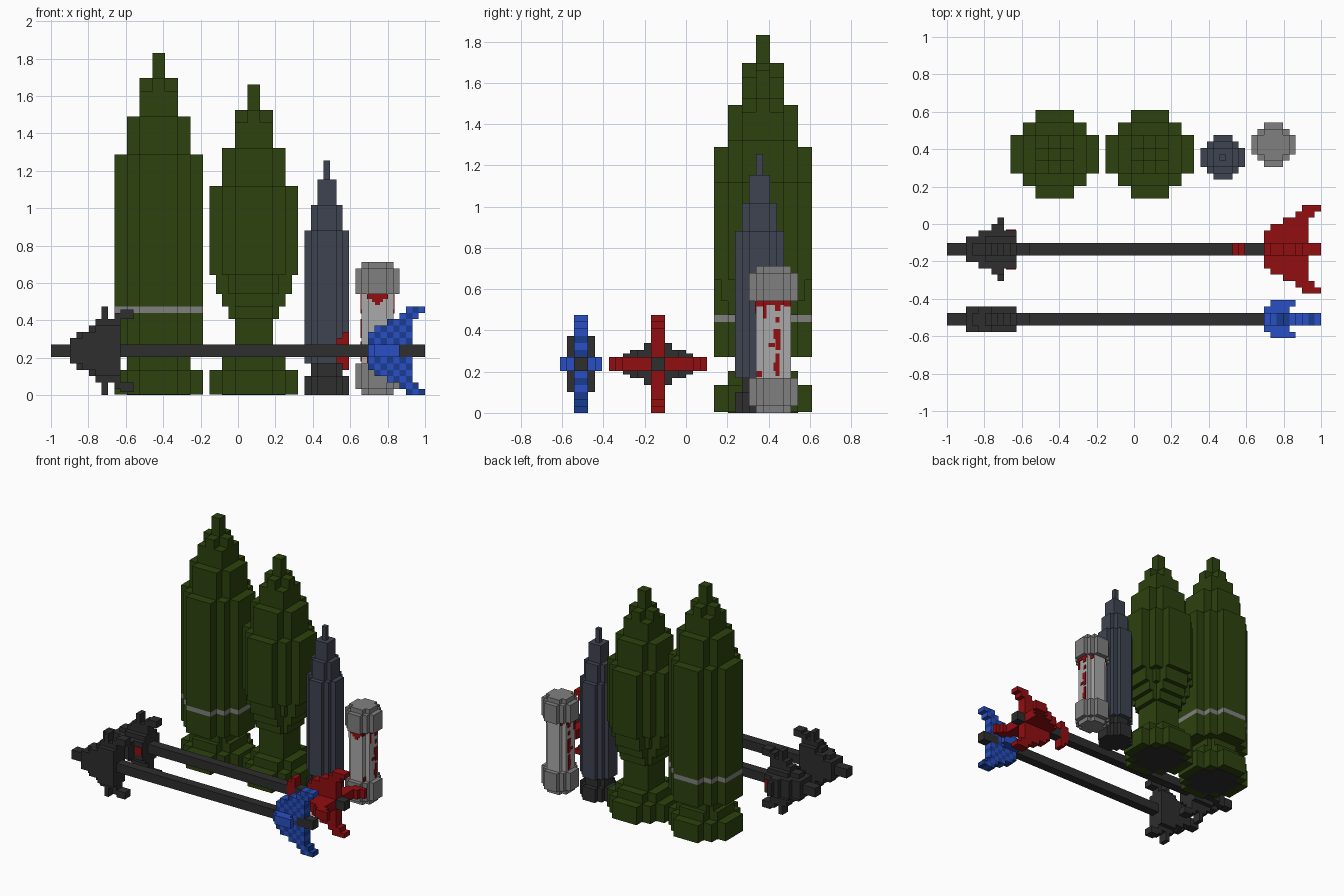
import bpy, bmesh, math
from mathutils import Vector

if "Cube" in bpy.data.objects:
    bpy.data.objects.remove(bpy.data.objects["Cube"], do_unlink=True)

V = 2 / 59  # block size


def material(name, rgb):
    lin = [(c / 255 / 12.92) if c < 11 else ((c / 255 + 0.055) / 1.055) ** 2.4 for c in rgb]
    m = bpy.data.materials.new(name)
    m.use_nodes = True
    m.diffuse_color = (*lin, 1)
    m.node_tree.nodes["Principled BSDF"].inputs["Base Color"].default_value = (*lin, 1)
    return m


GREEN = material("olive green", (45, 66, 14))
DARK = material("charcoal", (46, 46, 46))
SLATE = material("slate", (62, 68, 80))
GREY = material("mid grey", (128, 128, 128))
LIGHT = material("light grey", (170, 170, 170))
RED = material("deep red", (145, 14, 17))
BLUE = material("blue", (42, 78, 195))
NAVY = material("dark blue", (24, 60, 145))


def finish(name, bm, *mats):
    bmesh.ops.recalc_face_normals(bm, faces=bm.faces)
    me = bpy.data.meshes.new(name)
    bm.to_mesh(me)
    bm.free()
    for m in mats:
        me.materials.append(m)
    ob = bpy.data.objects.new(name, me)
    bpy.context.collection.objects.link(ob)
    return ob


def box(bm, x0, x1, y0, y1, z0, z1, mat=0):
    """Axis-aligned box in block units; x counts from the left end."""
    vs = [bm.verts.new((-1 + x * V, y * V, z * V)) for x in (x0, x1) for y in (y0, y1) for z in (z0, z1)]
    for q in ((0, 1, 3, 2), (4, 6, 7, 5), (0, 4, 5, 1), (2, 3, 7, 6), (0, 2, 6, 4), (1, 5, 7, 3)):
        bm.faces.new([vs[i] for i in q]).material_index = mat


# Stepped round cross-sections: outer corners of one quadrant
ROUND = {
    14: [(7, 3), (5, 5), (3, 7)],
    12: [(6, 3), (4, 4), (3, 6)],
    10: [(5, 3), (3, 5)],
    8: [(4, 3), (3, 4)],
    7: [(3.5, 1.5), (2.5, 2.5), (1.5, 3.5)],
    6: [(3, 3)],
    5.5: [(3, 1), (1, 3)],
    5: [(2.5, 1.5), (1.5, 2.5)],
    3: [(1.5, 1.5)],
    2: [(1, 1)],
    1: [(0.5, 0.5)],
}


def tiers(name, cx, cy, levels, mat):
    """Stack of stepped prisms: (section, bottom, top)."""
    bm = bmesh.new()
    for n, z0, z1 in levels:
        quad = []
        for a, b in zip(ROUND[n], ROUND[n][1:]):
            quad += [a, (b[0], a[1])]
        quad.append(ROUND[n][-1])
        ring = []
        for _ in range(4):
            ring += quad
            quad = [(-y, x) for x, y in quad]
        lo = [bm.verts.new((-1 + (cx + x) * V, (cy + y) * V, z0 * V)) for x, y in ring]
        hi = [bm.verts.new((-1 + (cx + x) * V, (cy + y) * V, z1 * V)) for x, y in ring]
        bm.faces.new(lo[::-1])
        bm.faces.new(hi)
        for i in range(len(lo)):
            j = (i + 1) % len(lo)
            bm.faces.new((lo[i], lo[j], hi[j], hi[i]))
    return finish(name, bm, mat)


# Large shell with a grey band
tiers("tall_shell_base", 17, 11, [(14, 0.12, 4), (10, 4, 6), (8, 6, 8)], GREEN)
tiers("tall_shell_underside", 17, 11, [(10, 0, 0.12)], DARK)
tiers("tall_shell_lower_body", 17, 11, [(14, 8, 13)], GREEN)
tiers("tall_shell_band", 17, 11, [(14, 13, 14)], GREY)
tiers("tall_shell_upper_body", 17, 11,
      [(14, 14, 38), (10, 38, 44), (6, 44, 48), (5.5, 48, 50), (2, 50, 54)], GREEN)

# Medium shell with a narrow neck
tiers("medium_shell_underside", 32, 11, [(10, 0, 0.12)], DARK)
tiers("medium_shell", 32, 11,
      [(14, 0.12, 4), (10, 4, 6), (6, 6, 12), (8, 12, 14), (10, 14, 16), (12, 16, 19), (14, 19, 33),
       (10, 33, 39), (6, 39, 43), (5.5, 43, 45), (2, 45, 49)], GREEN)

# Slim shell
tiers("slim_shell_base", 43.5, 10.5, [(7, 0, 3), (5, 3, 5)], DARK)
tiers("slim_shell_body", 43.5, 10.5, [(7, 5, 26), (5, 26, 30), (3, 30, 34), (1, 34, 37)], SLATE)

# Canister
JX, JY = 51.5, 12.5
tiers("canister_bottom_cap", JX, JY, [(5, 0, 1), (7, 1, 5)], GREY)
tiers("canister_tube", JX, JY, [(5, 5, 16)], LIGHT)
tiers("canister_top_cap", JX, JY, [(7, 16, 20), (5, 20, 21)], GREY)

# Red splashes on the canister: (from, to, bottom, top) across each side
bm = bmesh.new()
T = 0.15
for s in (1, -1):
    for a, b, z0, z1 in [(-1.5, 1.5, 15.4, 16), (-1.5, -1, 13.5, 15.4), (0.2, 1, 14.6, 15.4),
                         (0.3, 0.9, 12.9, 13.7), (0, 1, 10.6, 12), (-0.7, 0.2, 9.4, 10),
                         (0.3, 1, 9, 10.6), (0.3, 0.9, 5.3, 8.5), (0, 0.5, 6, 7.2)]:
        x = JX + s * 2.5
        box(bm, min(x, x + s * T), max(x, x + s * T), JY + a, JY + b, z0, z1)
    # Drips on the set-back corners
    x = JX + s * 1.5
    for y0 in (JY - 2.5, JY + 1.5):
        box(bm, min(x, x + s * T), max(x, x + s * T), y0, y0 + 1, 15.2, 16)
    box(bm, min(x, x + s * T), max(x, x + s * T), JY - 2.4, JY - 1.6, 5.1, 6)
for half, z0, z1 in [(1.5, 15.2, 16), (0.9, 14.7, 15.2), (0.4, 14.2, 14.7)]:
    box(bm, JX - half, JX + half, JY - 2.5 - T, JY - 2.5, z0, z1)
finish("canister_splashes", bm, RED)


ZC = 7  # height of the shaft centre lines


def blade(bm, columns, yc, upright, checker=False):
    """Flat blade two blocks thick, mirrored about the shaft: (column, inner, outer)."""
    for i, lo, hi in columns:
        if checker:
            spans = [(k, k + 1) for k in range(-hi, hi) if k >= lo or k + 1 <= -lo]
        else:
            spans = [(lo, hi), (-hi, -lo)] if lo else [(-hi, hi)]
        for a, b in spans:
            m = (i + math.floor(a)) % 2 if checker else 0
            if upright:
                box(bm, i, i + 1, yc - 1, yc + 1, ZC + a, ZC + b, m)
            else:
                box(bm, i, i + 1, yc + a, yc + b, ZC - 1, ZC + 1, m)


HEAD = [(3, 0, 2), (4, 0, 3), (5, 0, 3), (6, 0, 4), (7, 0, 5), (8, 0, 7),
        (9, 0, 5), (10, 0, 6), (11, 5, 6.5), (12, 5, 6.5)]
FLETCH = [(50, 0, 3), (51, 0, 4), (52, 0, 4), (53, 0, 5), (54, 0, 5),
          (55, 1, 6), (56, 1, 7), (57, 5, 7), (58, 6, 7)]
WING = [(50, 1, 2), (51, 1, 3), (52, 1, 3), (53, 1, 3), (54, 2, 3)]


def shaft(name, yc, spans):
    bm = bmesh.new()
    for a, b in spans:
        box(bm, a, b, yc - 1, yc + 1, ZC - 1, ZC + 1)
    finish(name, bm, DARK)


# Front arrow: tall core head, blue checkered fletching
Y1 = -15
shaft("front_arrow_shaft", Y1, [(0, 50), (55, 59)])
bm = bmesh.new()
blade(bm, HEAD, Y1, True)
for x0, h in ((3, 2), (5, 3), (7, 4)):
    box(bm, x0, 11 if x0 == 7 else x0 + 2, Y1 - 2, Y1 + 2, ZC - h, ZC + h)
finish("front_arrow_head", bm, DARK)
bm = bmesh.new()
blade(bm, FLETCH, Y1, True, True)
blade(bm, WING, Y1, False)
finish("front_arrow_fletching", bm, BLUE, NAVY)

# Rear arrow: spiked head, red cross fletching and a small fin
Y2 = -4
shaft("rear_arrow_shaft", Y2, [(0, 45), (47, 50), (55, 59)])
bm = bmesh.new()
blade(bm, HEAD, Y2, True)
for x0, x1, hy, hz in ((3, 5, 2, 2), (5, 11, 3, 2), (6, 11, 2, 3), (7, 9, 4, 2), (8, 9, 5, 1.5)):
    box(bm, x0, x1, Y2 - hy, Y2 + hy, ZC - hz, ZC + hz)
finish("rear_arrow_head", bm, DARK)
bm = bmesh.new()
for s in (1, -1):
    y = Y2 + s * 3
    box(bm, 9.3, 10.9, min(y, y + s * T), max(y, y + s * T), ZC - 0.9, ZC + 0.9)
finish("rear_arrow_head_marks", bm, RED)
bm = bmesh.new()
blade(bm, FLETCH, Y2, True)
blade(bm, [(i, max(lo, 1), hi) for i, lo, hi in FLETCH], Y2, False)
finish("rear_arrow_fletching", bm, RED)
bm = bmesh.new()
blade(bm, [(45, 0, 2), (46, 0, 3)], Y2, True)
finish("rear_arrow_fin", bm, RED)
